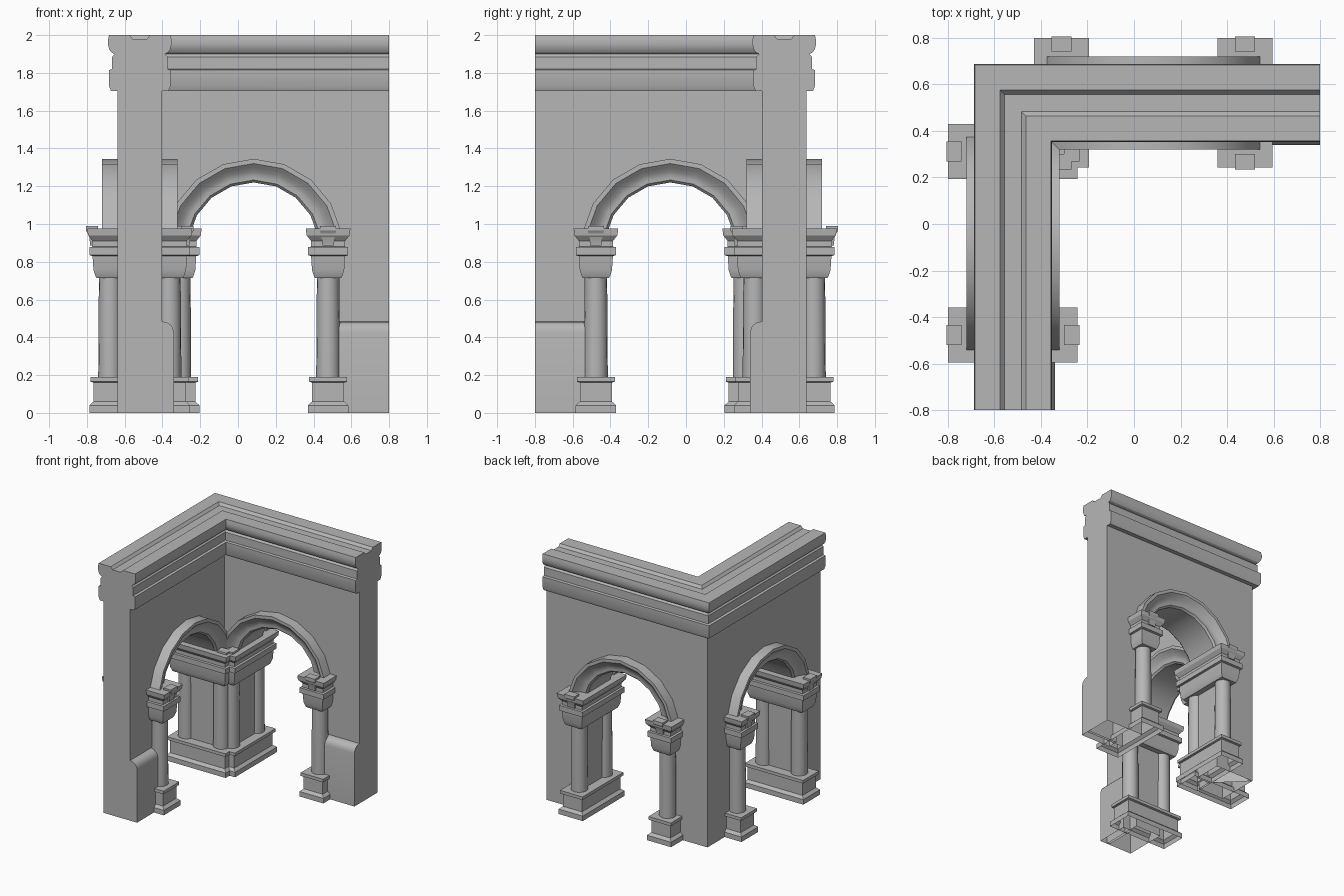
import bpy, bmesh, math
from mathutils import Matrix, Vector

if "Cube" in bpy.data.objects:
    bpy.data.objects.remove(bpy.data.objects["Cube"], do_unlink=True)

MID = 0.52           # centre line of the walls
HALF = 0.117         # half wall thickness
ARCH_X, ARCH_Z = 0.083, 0.873
PIERS = {"outer": 0.477, "corner": -0.311}
COLUMN = 0.157       # column distance from the wall centre line

stone = bpy.data.materials.new("grey_stone")
stone.use_nodes = True
GREY = (0.47, 0.47, 0.47, 1)
stone.diffuse_color = GREY
stone.node_tree.nodes["Principled BSDF"].inputs["Base Color"].default_value = GREY
built = []


def loft(sections, bm=None):
    """Skin a row of matching closed outlines and cap both ends."""
    bm = bm or bmesh.new()
    rows = [[bm.verts.new(p) for p in s] for s in sections]
    n = len(rows[0])
    for a, b in zip(rows, rows[1:]):
        for i in range(n):
            j = (i + 1) % n
            bm.faces.new((a[i], a[j], b[j], b[i]))
    bm.faces.new(rows[0])
    bm.faces.new(rows[-1])
    return bm


def finish(name, bm):
    mesh = bpy.data.meshes.new(name)
    bm.to_mesh(mesh)
    mesh.materials.append(stone)
    ob = bpy.data.objects.new(name, mesh)
    bpy.context.collection.objects.link(ob)
    built.append(ob)


def both_wings(name, bm):
    """Make the part for the back wing and its twin across the diagonal."""
    bmesh.ops.recalc_face_normals(bm, faces=bm.faces)
    ground = [f for f in bm.faces if all(v.co.z < 0.001 for v in f.verts)]
    bmesh.ops.delete(bm, geom=ground, context="FACES")
    finish("back_" + name, bm)
    swap = Matrix(((0, -1, 0, 0), (-1, 0, 0, 0), (0, 0, 1, 0), (0, 0, 0, 1)))
    bm.transform(swap)
    bmesh.ops.reverse_faces(bm, faces=bm.faces)
    finish("side_" + name, bm)
    bm.free()


def arc(radius, limit, step):
    for a in range(-limit, limit + 1, step):
        t = math.radians(a)
        yield ARCH_X + radius * math.sin(t), ARCH_Z + radius * math.cos(t)


def stack(x, levels):
    """Rectangular moulded block spanning both columns; levels are (z, half width)."""
    return loft([[(x + sx * w, MID + sy * (w + 0.16), z)
                  for sx, sy in ((-1, -1), (1, -1), (1, 1), (-1, 1))]
                 for z, w in levels])


# Wall with arched opening, mitred at the corner
jamb = 0.37
outline = [(None, 1.72), (None, 0), (ARCH_X - jamb, 0), (ARCH_X - jamb, 0.95)]
outline += list(arc(0.41, 75, 15))
outline += [(ARCH_X + jamb, 0.95), (ARCH_X + jamb, 0), (0.8, 0), (0.8, 1.72)]
both_wings("wall", loft([[(-y if x is None else x, y, z) for x, z in outline]
                         for y in (MID - HALF, MID + HALF)]))

# Arch moulding: one profile of (radius, depth) wrapped through the wall
half = [(0.472, 0.2), (0.447, 0.2), (0.43, 0.185), (0.405, 0.163),
        (0.38, 0.155), (0.36, 0.155), (0.347, 0.14)]
profile = half + [(r, -d) for r, d in reversed(half)]
rings = [[(x, MID + d, z) for x, z in arc(r, 80, 20)] for r, d in profile]
both_wings("arch_moulding", loft(list(zip(*rings))))

# Piers: plinth, capital, columns and brackets
BASE = [(0, 0.107), (0.04, 0.107), (0.06, 0.085), (0.16, 0.085),
        (0.165, 0.1), (0.19, 0.1)]
CAPITAL = [(0.715, 0.07), (0.725, 0.075), (0.755, 0.085), (0.83, 0.09),
           (0.835, 0.106), (0.877, 0.106), (0.88, 0.09), (0.91, 0.09),
           (0.94, 0.114), (0.975, 0.118)]
for side, px in PIERS.items():
    both_wings(side + "_plinth", stack(px, BASE))
    both_wings(side + "_capital", stack(px, CAPITAL))

    columns, brackets = bmesh.new(), bmesh.new()
    for s in (-1, 1):
        cy = MID + s * COLUMN
        loft([[(px + r * math.cos(k * math.tau / 16),
                cy + r * math.sin(k * math.tau / 16), z) for k in range(16)]
              for z, r in ((0.18, 0.063), (0.45, 0.062), (0.73, 0.059))], columns)
        loft([[(px - w, MID + s * 0.22, z), (px + w, MID + s * 0.22, z),
               (px + w, MID + s * out, z), (px - w, MID + s * out, z)]
              for z, w, out in ((0.885, 0.03, 0.262), (0.94, 0.036, 0.268),
                                (0.965, 0.043, 0.285), (0.99, 0.043, 0.285))], brackets)
    both_wings(side + "_columns", columns)
    both_wings(side + "_brackets", brackets)

# Low rounded dado on the inner face beside the free end
face = MID - HALF
dado = [(face + 0.02, 0), (face + 0.02, 0.484), (face, 0.484), (face - 0.025, 0.48),
        (face - 0.045, 0.468), (face - 0.058, 0.45), (face - 0.063, 0.425), (face - 0.063, 0)]
both_wings("dado", loft([[(x, y, z) for y, z in dado] for x in (0.53, 0.8)]))

# Cornice swept round the corner, with a shallow channel along the top
edge = [(0.1, 1.704), (0.152, 1.704), (0.163, 1.73), (0.163, 1.815), (0.146, 1.82),
        (0.146, 1.885), (0.132, 1.9), (0.15, 1.908), (0.162, 1.925), (0.168, 1.95),
        (0.168, 1.975), (0.163, 2), (0.055, 2), (0.037, 1.98)]
cornice = edge + [(-d, z) for d, z in reversed(edge)]
path = [lambda d: (0.8, MID + d), lambda d: (-MID - d, MID + d), lambda d: (-MID - d, -0.8)]
bm = loft([[(*p(d), z) for d, z in cornice] for p in path])
bmesh.ops.recalc_face_normals(bm, faces=bm.faces)
finish("cornice", bm)
bm.free()

# Smooth the curves, keep the carved edges crisp
bpy.ops.object.select_all(action="DESELECT")
for ob in built:
    ob.select_set(True)
bpy.context.view_layer.objects.active = built[0]
bpy.ops.object.shade_smooth_by_angle(angle=math.radians(28))
